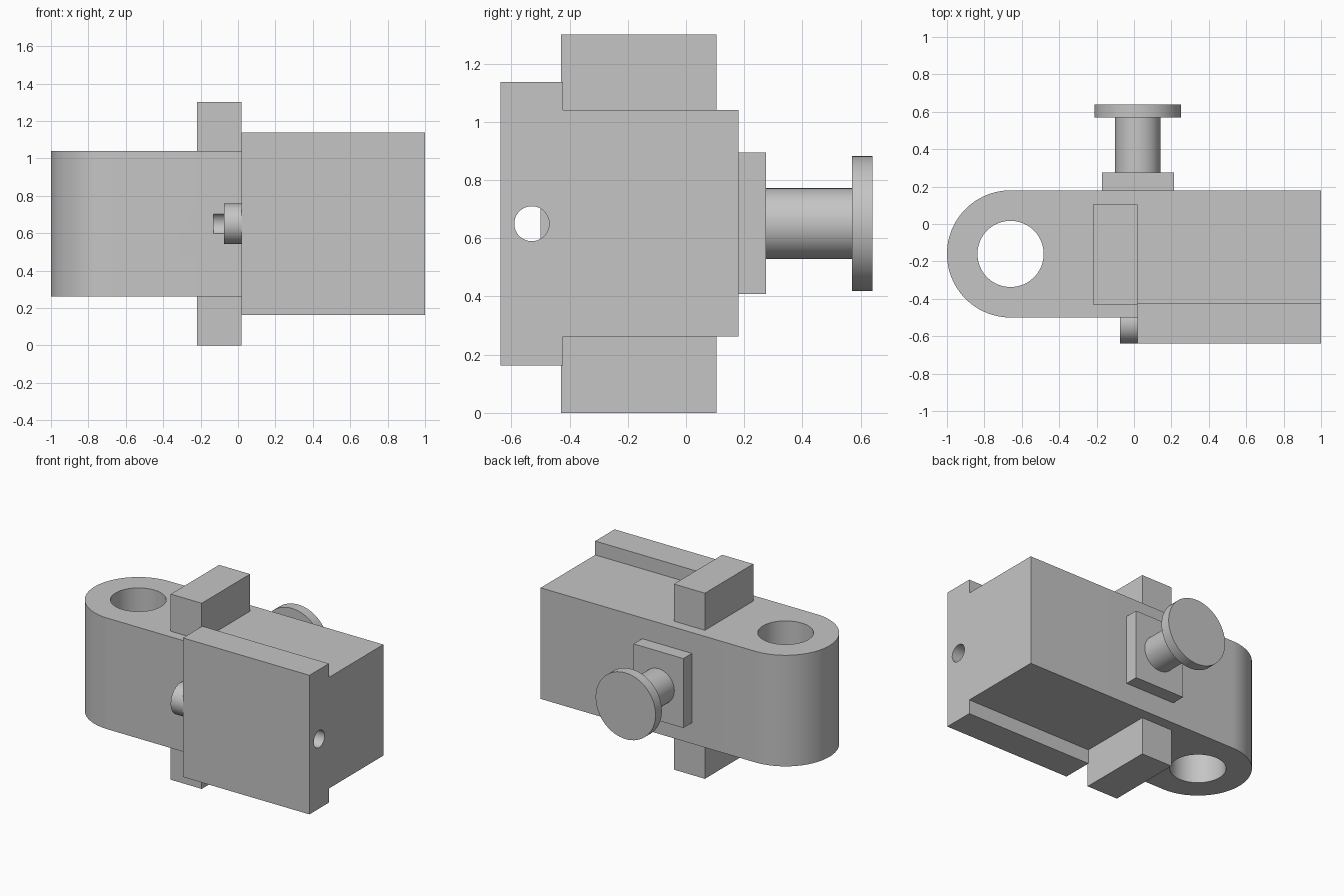
import bpy
import bmesh
from math import pi, sin, cos, radians
from mathutils import Vector

cube = bpy.data.objects.get("Cube")
if cube:
    bpy.data.objects.remove(cube, do_unlink=True)

grey = bpy.data.materials.new("light grey")
grey.use_nodes = True
grey.diffuse_color = (0.56, 0.56, 0.56, 1)
grey.node_tree.nodes["Principled BSDF"].inputs["Base Color"].default_value = grey.diffuse_color


def finish(name, bm):
    """Turn a bmesh into a named grey object."""
    bmesh.ops.recalc_face_normals(bm, faces=bm.faces)
    mesh = bpy.data.meshes.new(name)
    bm.to_mesh(mesh)
    bm.free()
    mesh.materials.append(grey)
    obj = bpy.data.objects.new(name, mesh)
    bpy.context.collection.objects.link(obj)
    return obj


def prism(name, outline, z0, z1):
    """Extrude an xy outline from z0 to z1."""
    bm = bmesh.new()
    face = bm.faces.new([bm.verts.new((x, y, z0)) for x, y in outline])
    new = bmesh.ops.extrude_face_region(bm, geom=[face])["geom"]
    bmesh.ops.translate(bm, vec=(0, 0, z1 - z0),
                        verts=[v for v in new if isinstance(v, bmesh.types.BMVert)])
    return finish(name, bm)


def box(name, x0, x1, y0, y1, z0, z1):
    return prism(name, [(x0, y0), (x1, y0), (x1, y1), (x0, y1)], z0, z1)


def cylinder(name, start, end, radius):
    """Round bar between two points."""
    a, b = Vector(start), Vector(end)
    bm = bmesh.new()
    bmesh.ops.create_cone(bm, cap_ends=True, segments=64, radius1=radius,
                          radius2=radius, depth=(b - a).length)
    bmesh.ops.rotate(bm, verts=bm.verts,
                     matrix=Vector((0, 0, 1)).rotation_difference(b - a).to_matrix())
    bmesh.ops.translate(bm, verts=bm.verts, vec=(a + b) / 2)
    return finish(name, bm)


def cut(target, cutter):
    cutter.hide_render = True
    mod = target.modifiers.new("hole", 'BOOLEAN')
    mod.operation, mod.solver, mod.object = 'DIFFERENCE', 'EXACT', cutter
    bpy.context.view_layer.objects.active = target
    bpy.ops.object.modifier_apply(modifier=mod.name)


# Main body: rounded at one end, stepped back where the front plate sits
STEP = 0.02
EYE_X, EYE_Y, EYE_R = -0.66, -0.16, 0.34
arc = [(EYE_X + EYE_R * cos(pi / 2 + pi * i / 48),
        EYE_Y + EYE_R * sin(pi / 2 + pi * i / 48)) for i in range(49)]
body = prism("body", arc + [(STEP, -0.5), (STEP, -0.423), (1, -0.423), (1, 0.18)], 0.262, 1.04)

# Front plate and the hollow collar at its end
plate = box("front_plate", STEP, 1, -0.638, -0.423, 0.163, 1.137)
PIN_Y, MID = -0.53, 0.65
collar = cylinder("collar", (-0.075, PIN_Y, MID), (STEP, PIN_Y, MID), 0.108)

# Eye hole through the body, and the long bore through plate, collar and body
eye = cylinder("eye_cutter", (EYE_X, EYE_Y, 0), (EYE_X, EYE_Y, 1.3), 0.177)
bore = cylinder("bore_cutter", (-0.13, PIN_Y, MID), (1.2, PIN_Y, MID), 0.06)
cut(body, eye)
for part in (body, plate, collar):
    cut(part, bore)
for cutter in (eye, bore):
    bpy.data.objects.remove(cutter, do_unlink=True)

# Lugs above and below
for name, z0, z1 in (("top_lug", 1.04, 1.3), ("bottom_lug", 0, 0.262)):
    box(name, -0.22, STEP, -0.43, 0.105, z0, z1)

# Knob on the back: mount, stem and disc
box("knob_mount", -0.172, 0.213, 0.18, 0.275, 0.408, 0.894)
stem = cylinder("knob_stem", (STEP, 0.275, MID), (STEP, 0.57, MID), 0.122)
disc = cylinder("knob_disc", (STEP, 0.57, MID), (STEP, 0.64, MID), 0.232)

# Smooth the round surfaces only
bpy.ops.object.select_all(action='DESELECT')
for part in (body, plate, collar, stem, disc):
    part.select_set(True)
bpy.context.view_layer.objects.active = body
bpy.ops.object.shade_smooth_by_angle(angle=radians(30))
